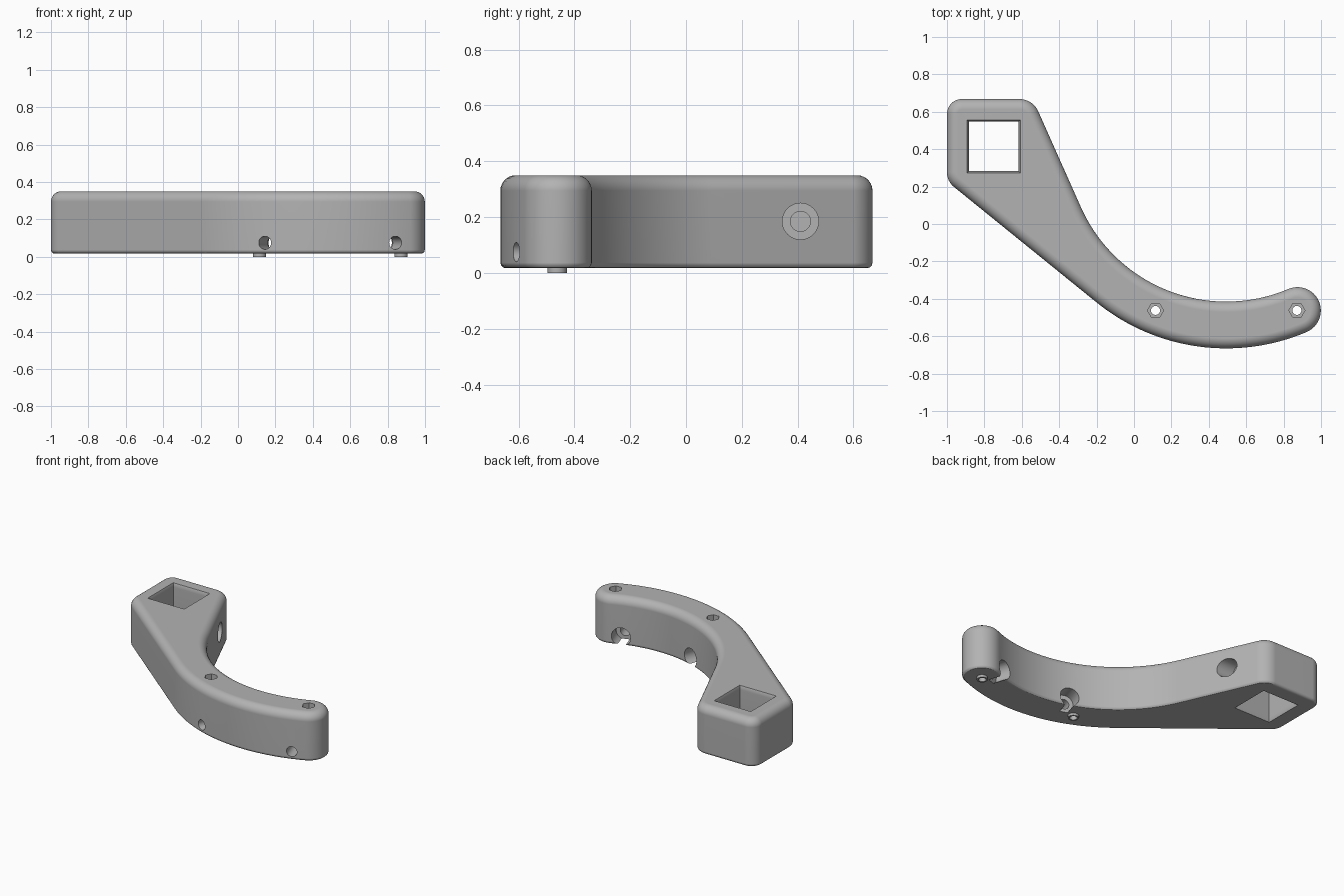
import bpy, bmesh
from math import radians, cos, sin, pi
from mathutils import Vector, Matrix

if "Cube" in bpy.data.objects:
    bpy.data.objects.remove(bpy.data.objects["Cube"], do_unlink=True)

grey = bpy.data.materials.new("plain grey")
grey.use_nodes = True
grey.diffuse_color = (0.45, 0.45, 0.45, 1)
grey.node_tree.nodes["Principled BSDF"].inputs["Base Color"].default_value = grey.diffuse_color

CENTER = Vector((0.493, 0.435))      # centre of the curved arm
OUTER, INNER = 1.1, 0.85
MID, HALF = (OUTER + INNER) / 2, (OUTER - INNER) / 2
BOTTOM, TOP = 0.017, 0.35
TIP, LEFT_LINE, RIGHT_LINE = 293, 231, 24


def polar(angle):
    return Vector((cos(radians(angle)), sin(radians(angle))))


def arc(center, radius, start, end, steps):
    return [center + radius * polar(start + (end - start) * i / steps)
            for i in range(steps + 1)]


def outline(inset):
    """Plan of the bracket, moved inwards by inset."""
    right, left = polar(RIGHT_LINE), polar(LEFT_LINE)
    r1, r2, r3 = 0.11, 0.08, 0.1
    y1 = 0.668 - r1
    x1 = (right.dot(CENTER) - INNER - r1 - right.y * y1) / right.x
    x3 = r3 - 1
    y3 = (left.dot(CENTER) + OUTER - r3 - left.x * x3) / left.y
    points = arc(CENTER, OUTER - inset, LEFT_LINE, TIP, 32)
    points += arc(CENTER + MID * polar(TIP), HALF - inset, TIP, TIP + 180, 24)[1:-1]
    points += arc(CENTER, INNER + inset, TIP, 180 + RIGHT_LINE, 40)
    points += arc(Vector((x1, y1)), r1 - inset, RIGHT_LINE, 90, 8)
    points += arc(Vector((r2 - 1, 0.668 - r2)), r2 - inset, 90, 180, 10)
    points += arc(Vector((x3, y3)), r3 - inset, 180, LEFT_LINE, 8)
    return points


def loft(name, layers):
    """Solid through a stack of (points, height) layers."""
    bm = bmesh.new()
    rings = [[bm.verts.new((p.x, p.y, z)) for p in pts] for pts, z in layers]
    for low, high in zip(rings, rings[1:]):
        for i in range(len(low)):
            j = (i + 1) % len(low)
            bm.faces.new((low[i], low[j], high[j], high[i]))
    bm.faces.new(rings[0][::-1])
    bm.faces.new(rings[-1])
    mesh = bpy.data.meshes.new(name)
    bm.to_mesh(mesh)
    bm.free()
    mesh.materials.append(grey)
    obj = bpy.data.objects.new(name, mesh)
    bpy.context.collection.objects.link(obj)
    return obj


def rod(name, start, end, radius, sides=32):
    """Straight prism from start to end."""
    start, end = Vector(start), Vector(end)
    obj = loft(name, [(arc(Vector((0, 0)), radius, 0, 360, sides)[:-1], z)
                      for z in (0, (end - start).length)])
    turn = (end - start).to_track_quat("Z", "Y").to_matrix().to_4x4()
    obj.data.transform(Matrix.Translation(start) @ turn)
    return obj


def combine(body, tool, operation="DIFFERENCE"):
    mod = body.modifiers.new(tool.name, "BOOLEAN")
    mod.object, mod.operation, mod.solver = tool, operation, "EXACT"
    bpy.context.view_layer.objects.active = body
    bpy.ops.object.modifier_apply(modifier=mod.name)
    bpy.data.objects.remove(tool, do_unlink=True)


# Rounded body: small fillet below, larger fillet above
layers = []
for i in range(4):
    a = pi / 2 * i / 3
    layers.append((outline(0.02 * (1 - sin(a))), BOTTOM + 0.02 * (1 - cos(a))))
for i in range(8):
    a = pi / 2 * i / 7
    layers.append((outline(0.055 * (1 - cos(a))), TOP - 0.055 * (1 - sin(a))))
body = loft("bracket_body", layers)

# Square socket with slightly flared mouths
socket = Vector((-0.75, 0.415))
square = lambda half: [socket + half * Vector(c) for c in ((-1, -1), (1, -1), (1, 1), (-1, 1))]
combine(body, loft("square_socket", [
    (square(0.142), -0.05), (square(0.142), BOTTOM), (square(0.132), BOTTOM + 0.025),
    (square(0.132), TOP - 0.025), (square(0.142), TOP), (square(0.142), TOP + 0.05)]))

# Counterbored side screw hole into the socket
combine(body, rod("side_hole", (-0.7, 0.41, 0.185), (-0.2, 0.41, 0.185), 0.036))
combine(body, rod("side_counterbore", (-0.53, 0.41, 0.185), (-0.2, 0.41, 0.185), 0.065))

# Collars, vertical bolt holes and hexagonal nut pockets
for x in (0.115, 0.871):
    combine(body, rod("collar", (x, -0.462, 0), (x, -0.462, 0.08), 0.035), "UNION")
    combine(body, rod("bolt_hole", (x, -0.462, -0.1), (x, -0.462, 0.5), 0.024))
    combine(body, rod("nut_pocket", (x, -0.462, 0.25), (x, -0.462, 0.5), 0.043, 6))

# Radial holes through the arm, widened on the inner side
for angle in (270 - 18.5, 270 + 18.5):
    at = lambda radius: (*(CENTER + radius * polar(angle)), 0.075)
    combine(body, rod("radial_hole", at(1.2), at(0.7), 0.035))
    combine(body, rod("radial_counterbore", at(0.95), at(0.7), 0.064))

# Smooth curved walls, crisp edges
bpy.ops.object.select_all(action="DESELECT")
body.select_set(True)
bpy.context.view_layer.objects.active = body
bpy.ops.object.shade_smooth_by_angle(angle=radians(30))
weighted = body.modifiers.new("weighted_normals", "WEIGHTED_NORMAL")
weighted.keep_sharp = True
